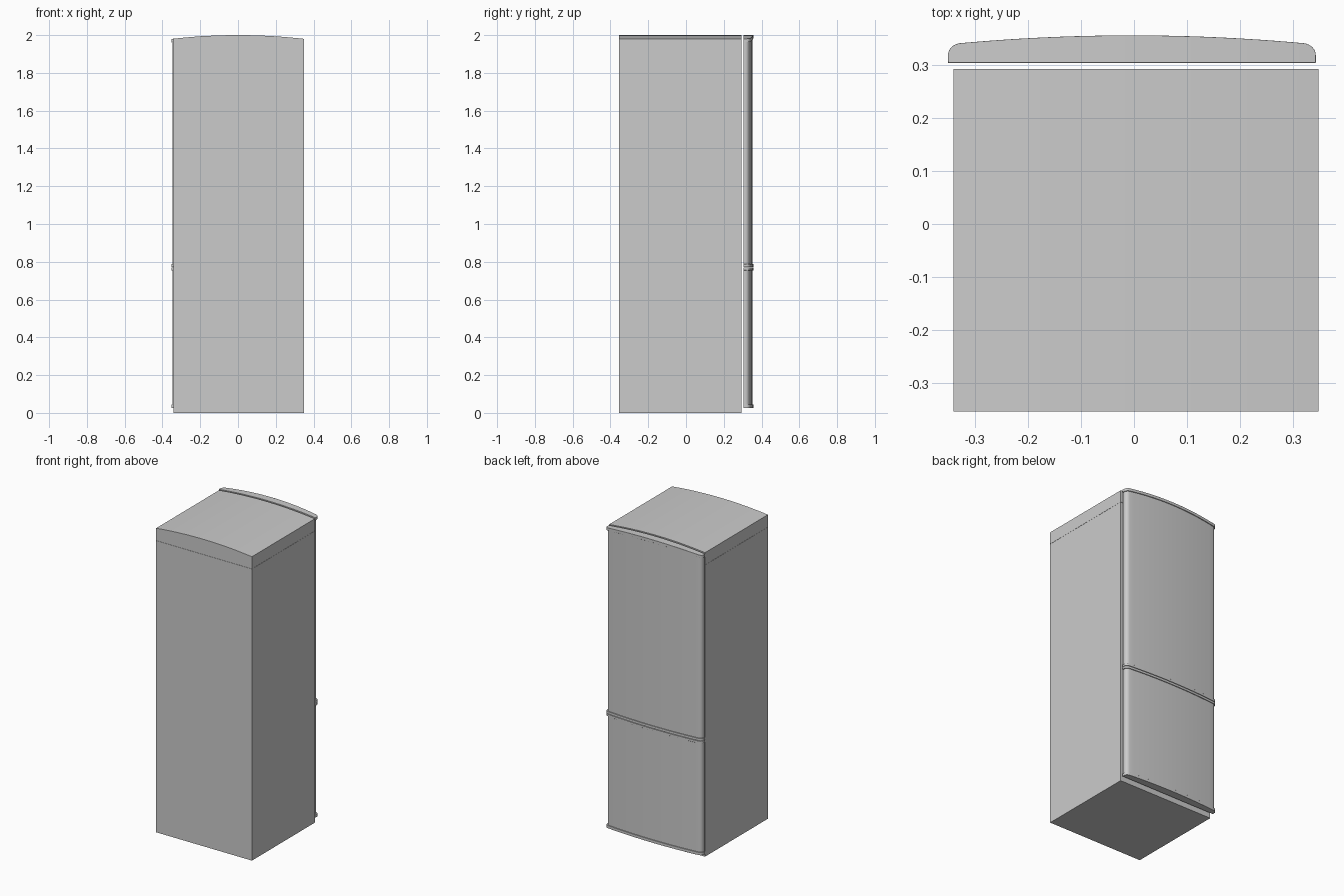
import bpy, bmesh, math

if "Cube" in bpy.data.objects:
    bpy.data.objects.remove(bpy.data.objects["Cube"])


def arch(x):
    """Extra height of the arched roof line at x."""
    return 0.02 * (1 - min(1, (x / 0.35) ** 2))


def prism(name, outline, z0, z1, arch0=0, arch1=0, bevel=0):
    """Extrude a plan outline between two levels, either one optionally arched."""
    bm = bmesh.new()
    low = [bm.verts.new((x, y, z0 + arch0 * arch(x))) for x, y in outline]
    high = [bm.verts.new((x, y, z1 + arch1 * arch(x))) for x, y in outline]
    n = len(outline)
    for i in range(n):
        j = (i + 1) % n
        bm.faces.new((low[i], low[j], high[j], high[i]))
    # outlines are symmetric front/back, so the ends are capped with strips
    for i in range(n // 2 - 1):
        for ring in (low, high):
            bm.faces.new((ring[i], ring[i + 1], ring[n - 2 - i], ring[n - 1 - i]))
    bmesh.ops.recalc_face_normals(bm, faces=bm.faces)
    me = bpy.data.meshes.new(name)
    bm.to_mesh(me)
    bm.free()
    ob = bpy.data.objects.new(name, me)
    bpy.context.collection.objects.link(ob)
    if bevel:
        mod = ob.modifiers.new("soft_edge", 'BEVEL')
        mod.width, mod.segments, mod.limit_method = bevel, 2, 'ANGLE'
        mod.angle_limit = math.radians(50)
    bpy.ops.object.select_all(action='DESELECT')
    ob.select_set(True)
    bpy.context.view_layer.objects.active = ob
    bpy.ops.object.shade_smooth_by_angle(angle=math.radians(35))
    return ob


def box_outline(x0, x1, y0, y1, n=24):
    xs = [x0 + (x1 - x0) * i / n for i in range(n + 1)]
    return [(x, y0) for x in xs] + [(x, y1) for x in reversed(xs)]


def door_outline(inset):
    """Flat inner face, rounded sides and gently bowed outer face."""
    half, cx, y0 = 0.348 - inset, -0.004, 0.305
    side = []
    for i in range(9):  # rounded corner
        a = math.radians(80) * i / 8
        side.append((half - 0.027 * (1 - math.sin(math.pi / 2 - a)),
                     0.320 - inset + 0.0225 * math.sin(a)))
    xe, ye = side[-1]
    bow = [(xe * (1 - i / 12), ye + (0.357 - inset - ye) * (1 - (1 - i / 12) ** 2))
           for i in range(1, 13)]
    right = side + bow
    front = [(-x, y) for x, y in right[:-1]] + [(x, y) for x, y in reversed(right)]
    back = [(x, y0) for x, y in front]
    # the slightly narrower corner start keeps the strip caps planar in plan
    return [(x + cx, y) for x, y in back] + [(x + cx, y) for x, y in reversed(front)]


# cabinet and its arched lid
cabinet = box_outline(-0.342, 0.349, -0.355, 0.293)
prism("cabinet", cabinet, 0, 1.90)
prism("cabinet_lid", cabinet, 1.901, 1.98, arch1=1)

# two door panels
panel = door_outline(0.005)
prism("lower_door", panel, 0.04, 0.765)
prism("upper_door", panel, 0.778, 1.97, arch1=1)

# slim raised trims along the door edges
trim = door_outline(0)
prism("lower_door_bottom_trim", trim, 0.026, 0.044, bevel=0.003)
prism("lower_door_top_trim", trim, 0.755, 0.769, bevel=0.003)
prism("upper_door_bottom_trim", trim, 0.772, 0.787, bevel=0.003)
prism("upper_door_top_trim", trim, 1.962, 1.98, arch0=1, arch1=1, bevel=0.003)
